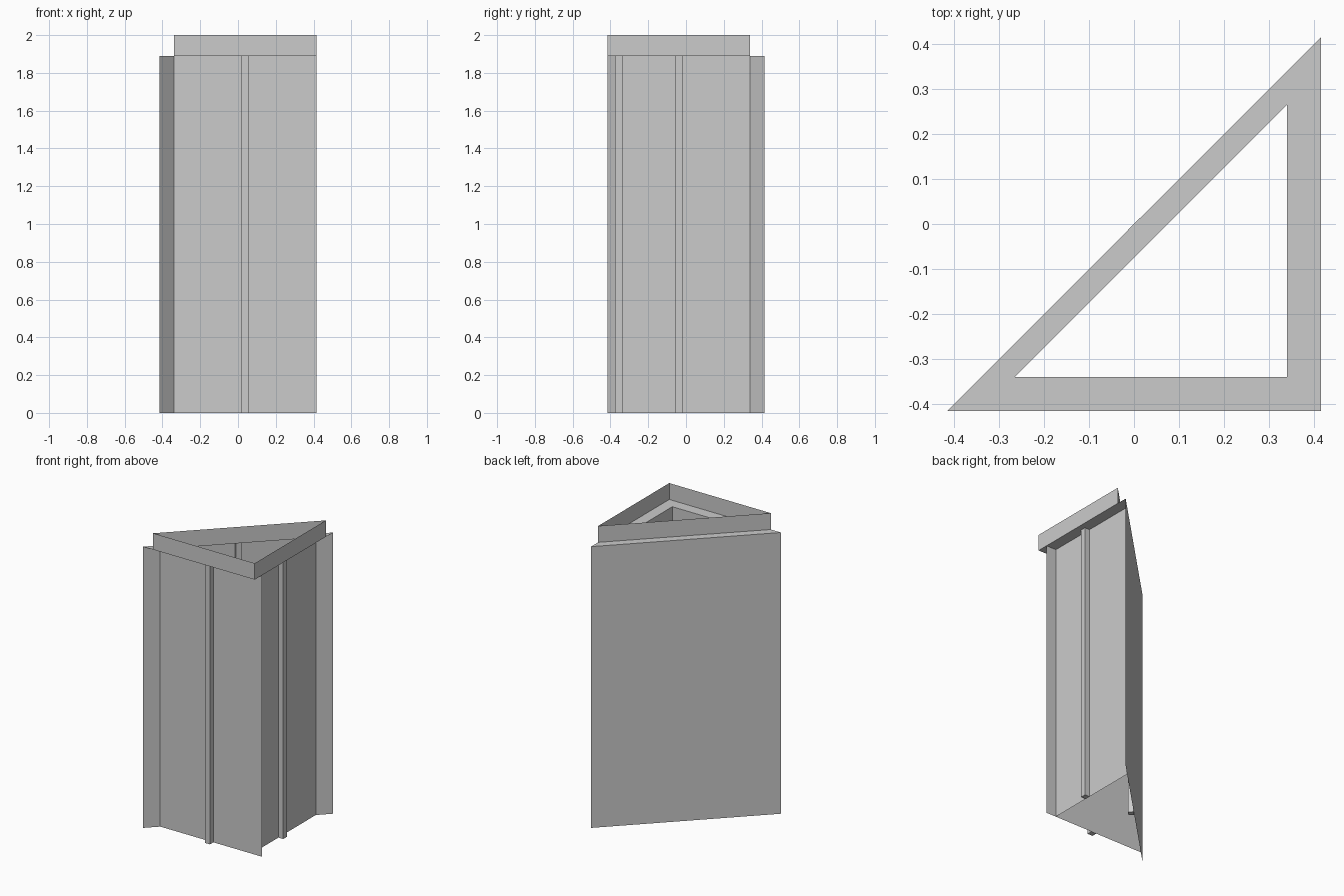
import bpy, bmesh, math
from mathutils import Matrix

if "Cube" in bpy.data.objects:
    bpy.data.objects.remove(bpy.data.objects["Cube"])

H, TOP = 1.89, 2.0      # body height, full height
A, B = 0.415, 0.34      # outer edge, recessed wall position


def mesh_object(name, bm):
    me = bpy.data.meshes.new(name)
    bm.to_mesh(me)
    bm.free()
    ob = bpy.data.objects.new(name, me)
    bpy.context.collection.objects.link(ob)
    return ob


def sheet(name, path, z0, z1):
    """Thin upright panel following a plan path."""
    bm = bmesh.new()
    lo = [bm.verts.new((x, y, z0)) for x, y in path]
    hi = [bm.verts.new((x, y, z1)) for x, y in path]
    for i in range(len(path) - 1):
        bm.faces.new((lo[i], lo[i + 1], hi[i + 1], hi[i]))
    return mesh_object(name, bm)


def batten(name, x, y, angle):
    """Square upright strip centred on (x, y)."""
    bm = bmesh.new()
    bmesh.ops.create_cube(bm, size=1, matrix=Matrix.Diagonal((0.038, 0.036, H, 1)))
    ob = mesh_object(name, bm)
    ob.location = (x, y, H / 2)
    ob.rotation_euler.z = angle
    return ob


# three body panels; the diagonal and front panels run past the corners
sheet("diagonal_panel", [(A, A), (-A, -A)], 0, H)
sheet("front_panel", [(-B, -B), (A, -B)], 0, H)
sheet("side_panel", [(B, -B), (B, B)], 0, H)

# one stiffening strip per panel
d = 0.018
batten("front_batten", 0.036, -B - d, 0)
batten("side_batten", B + d, -0.038, math.pi / 2)
batten("diagonal_batten", d * math.sqrt(0.5), -d * math.sqrt(0.5), math.pi / 4)

# flat triangular frame on top of the body
bm = bmesh.new()
outer = [bm.verts.new((x, y, H)) for x, y in ((-A, -A), (A, -A), (A, A))]
inner = [bm.verts.new((x, y, H)) for x, y in ((-0.265, -B), (B, -B), (B, 0.265))]
for i in range(3):
    j = (i + 1) % 3
    bm.faces.new((outer[i], outer[j], inner[j], inner[i]))
mesh_object("top_frame", bm)

# upright rim, with a short return at the square corner
sheet("rim_front", [(-B, -A), (A, -A), (A, -0.39)], H, TOP)
sheet("rim_side", [(A, -0.39), (A, B)], H, TOP)
sheet("rim_diagonal", [(A, B), (-B, -A)], H, TOP)
